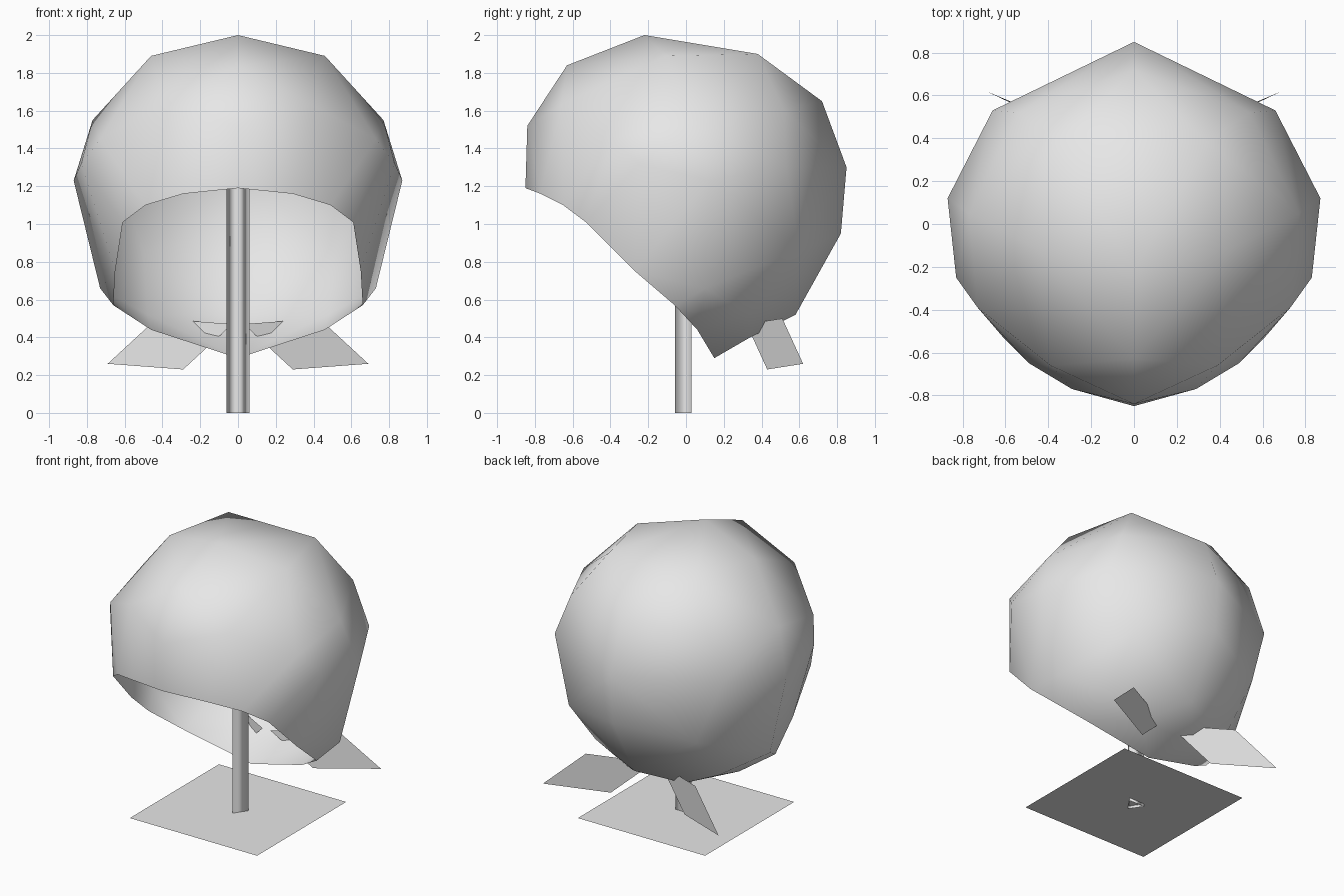
import bpy
import bmesh
from mathutils import Vector

cube = bpy.data.objects.get("Cube")
if cube:
    bpy.data.objects.remove(cube, do_unlink=True)

# Single pale grey finish
GREY = (0.8, 0.8, 0.8, 1.0)
grey = bpy.data.materials.new("pale_grey")
grey.use_nodes = True
grey.diffuse_color = GREY
for node in grey.node_tree.nodes:
    if node.type == 'BSDF_PRINCIPLED':
        node.inputs["Base Color"].default_value = GREY


def finish(name, bm, smooth=False):
    """Turn a bmesh into a named object with the grey material."""
    mesh = bpy.data.meshes.new(name)
    for face in bm.faces:
        face.smooth = smooth
    bm.to_mesh(mesh)
    bm.free()
    mesh.materials.append(grey)
    obj = bpy.data.objects.new(name, mesh)
    bpy.context.collection.objects.link(obj)
    return obj


def both_sides(points):
    """Yield every point, plus its mirror image when off the centre plane."""
    for x, y, z in points:
        yield Vector((x, y, z))
        if x > 0:
            yield Vector((-x, y, z))


# Faceted open shell: corner points of the left half and of its front rim
dome_half = [
    (0, -.63, 1.84), (0, -.22, 2), (0, .72, 1.65), (0, .85, 1.3),
    (0, .82, .95), (0, .58, .52), (0, -.84, 1.52),
    (.34, .38, 1.9), (.46, -.11, 1.89), (.39, -.66, 1.63),
    (.77, .05, 1.55), (.83, -.25, 1.32), (.73, -.39, 1.45),
    (.87, .12, 1.23), (.66, .53, 1.3), (.54, .52, 1.6),
    (.73, .1, .66), (.5, .6, .86), (.48, .33, .52), (.22, .34, .4),
]
rim_half = [
    (0, -.85, 1.19), (.29, -.77, 1.16), (.49, -.65, 1.1), (.61, -.53, 1.01),
    (.65, -.27, .75), (.66, -.06, .57), (.46, .06, .44), (0, .15, .29),
]


def build_shell():
    # Wrap the points as directions on a unit ball, then restore their places
    bm = bmesh.new()
    centre = Vector((0, -.03, 1.15))
    places, rim = {}, set()
    for points, is_rim in ((dome_half, False), (rim_half, True)):
        for place in both_sides(points):
            vert = bm.verts.new((place - centre).normalized())
            places[vert] = place
            if is_rim:
                rim.add(vert)
    bmesh.ops.convex_hull(bm, input=list(bm.verts))
    for vert, place in places.items():
        vert.co = place
    bmesh.ops.recalc_face_normals(bm, faces=list(bm.faces))
    # Open the front: remove the faces that only span the rim
    opening = [f for f in bm.faces if all(v in rim for v in f.verts)]
    bmesh.ops.delete(bm, geom=opening, context='FACES')
    return finish("shell", bm, smooth=True)


def build_post():
    # Three-sided open tube, slightly flattened, with one edge facing forward
    bm = bmesh.new()
    bmesh.ops.create_cone(bm, cap_ends=False, segments=3,
                          radius1=.07, radius2=.07, depth=1.3)
    for vert in bm.verts:
        x, y, z = vert.co
        vert.co = (-x, -.85 * y, z + .65)
    return finish("post", bm, smooth=True)


def build_base():
    # Thin square sheet, just above the foot of the post
    bm = bmesh.new()
    bmesh.ops.create_grid(bm, x_segments=1, y_segments=1, size=.5)
    bmesh.ops.translate(bm, verts=list(bm.verts), vec=(0, 0, .02))
    return finish("base_sheet", bm)


def build_flap(name, side):
    # Flat slanted strap end running out through the lower back of the shell
    outer_low = Vector((.69, .62, .26))
    inner_low = Vector((.29, .43, .23))
    rise = Vector((-.26, -.11, .24))
    corners = [outer_low, outer_low + rise, inner_low + rise, inner_low]
    bm = bmesh.new()
    bm.faces.new([bm.verts.new((side * c.x, c.y, c.z)) for c in corners])
    return finish(name, bm)


build_shell()
build_post()
build_base()
build_flap("left_flap", 1)
build_flap("right_flap", -1)
